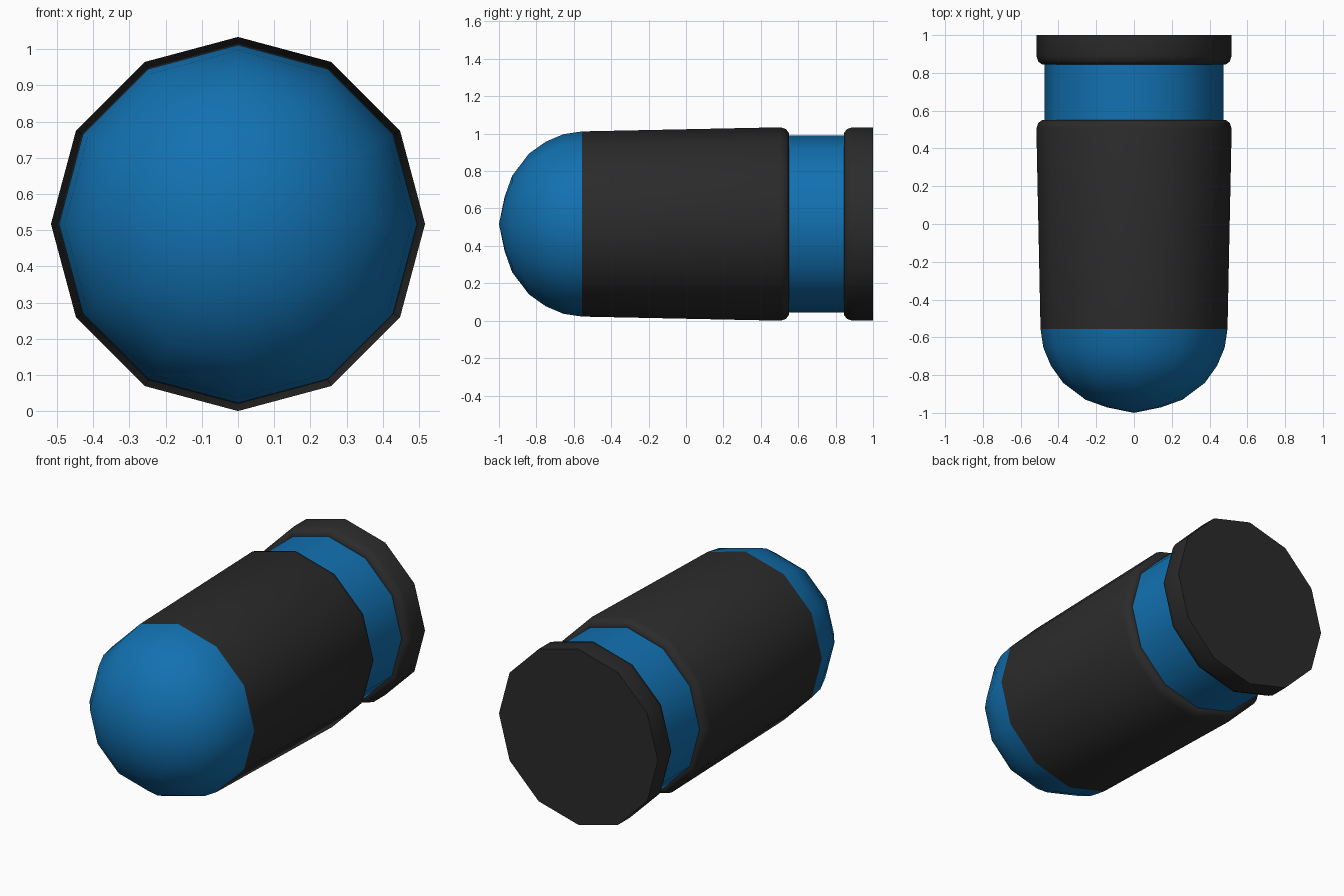
import bpy, bmesh, math

if "Cube" in bpy.data.objects:
    bpy.data.objects.remove(bpy.data.objects["Cube"])

SIDES = 12
CENTRE_Z = 0.517


def material(name, rgb):
    m = bpy.data.materials.new(name)
    m.diffuse_color = (*rgb, 1)
    m.use_nodes = True
    m.node_tree.nodes["Principled BSDF"].inputs["Base Color"].default_value = m.diffuse_color
    return m


blue = material("blue", (0.006, 0.165, 0.44))
charcoal = material("charcoal", (0.024, 0.024, 0.024))


def lathe(name, profile, mat):
    """Revolve (y, radius) points around the long axis; radius 0 closes an end."""
    bm = bmesh.new()
    rings = []
    for y, r in profile:
        if r == 0:
            rings.append([bm.verts.new((0, y, CENTRE_Z))] * SIDES)
        else:
            rings.append([bm.verts.new((r * math.sin(a), y, CENTRE_Z + r * math.cos(a)))
                          for a in (2 * math.pi * i / SIDES for i in range(SIDES))])
    for lower, upper in zip(rings, rings[1:]):
        for i in range(SIDES):
            j = (i + 1) % SIDES
            corners = [lower[i], lower[j], upper[j], upper[i]]
            bm.faces.new(list(dict.fromkeys(corners)))
    bmesh.ops.recalc_face_normals(bm, faces=bm.faces)
    mesh = bpy.data.meshes.new(name)
    bm.to_mesh(mesh)
    bm.free()
    mesh.materials.append(mat)
    obj = bpy.data.objects.new(name, mesh)
    bpy.context.collection.objects.link(obj)
    bpy.ops.object.select_all(action='DESELECT')
    obj.select_set(True)
    bpy.context.view_layer.objects.active = obj
    bpy.ops.object.shade_smooth_by_angle(angle=math.radians(40))
    return obj


# Rounded nose
lathe("nose", [(-1.0, 0), (-0.97, 0.145), (-0.93, 0.257), (-0.84, 0.376),
               (-0.75, 0.44), (-0.655, 0.48), (-0.556, 0.495)], blue)

# Slightly tapered sleeve with a softened rear rim
lathe("sleeve", [(-0.556, 0.495), (0.505, 0.517), (0.535, 0.507),
                 (0.55, 0.487), (0.55, 0.473)], charcoal)

# Recessed band between sleeve and base
lathe("band", [(0.55, 0.473), (0.845, 0.473)], blue)

# Base rim with softened front edge and flat rear
lathe("base", [(0.845, 0.473), (0.845, 0.487), (0.86, 0.507), (0.89, 0.517),
               (1.0, 0.517), (1.0, 0)], charcoal)
